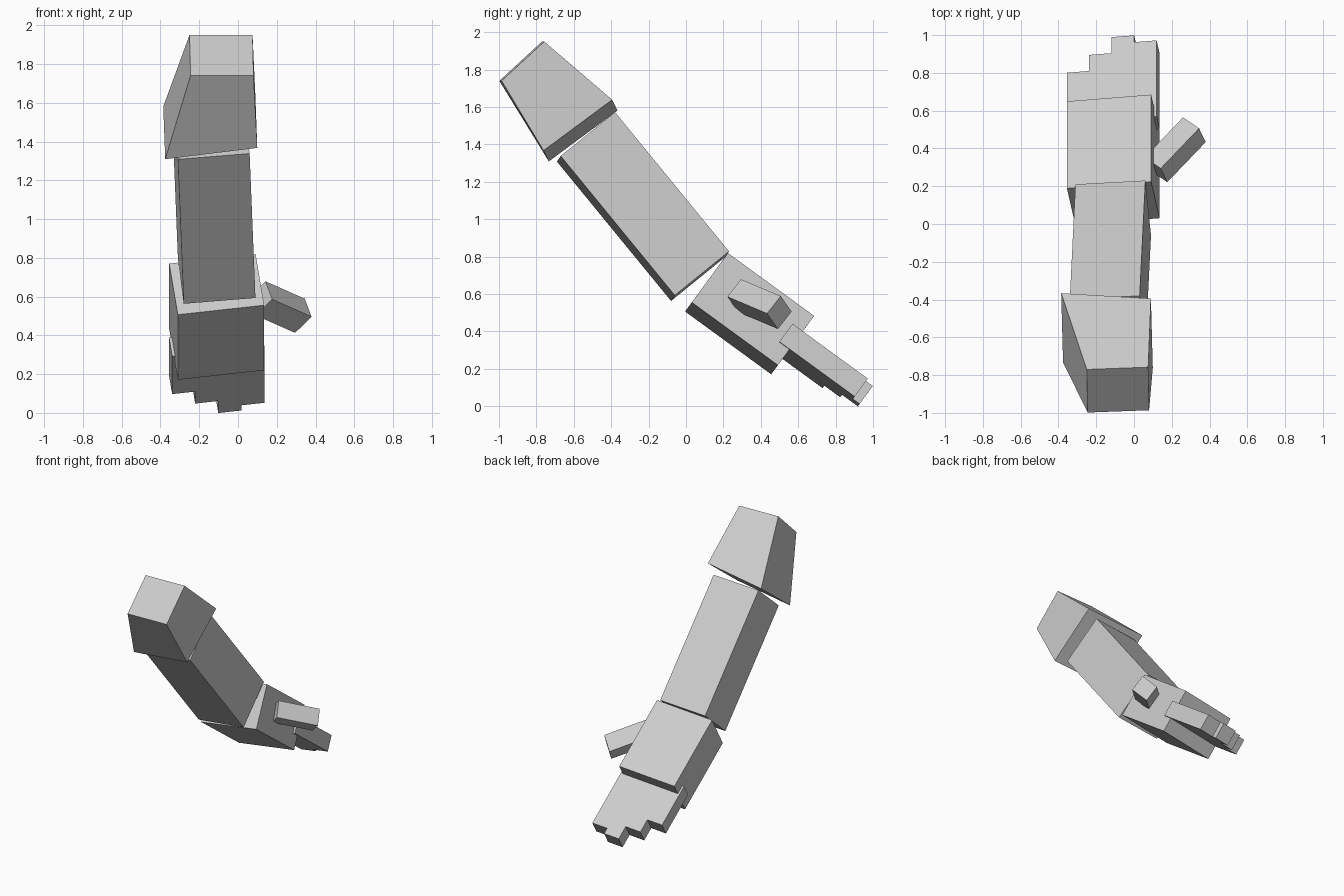
import bpy
import bmesh
from mathutils import Vector

old = bpy.data.objects.get("Cube")
if old:
    bpy.data.objects.remove(old, do_unlink=True)

# One plain grey for the whole arm
grey = bpy.data.materials.new("light_grey")
grey.use_nodes = True
colour = (0.6, 0.6, 0.6, 1.0)
grey.diffuse_color = colour
grey.node_tree.nodes["Principled BSDF"].inputs["Base Color"].default_value = colour


def block(name, start, end):
    """Six-sided block between two end rectangles, each (centre, width, depth)."""
    bm = bmesh.new()
    rings = []
    for centre, width, depth in (start, end):
        c, w, d = Vector(centre), Vector(width) / 2, Vector(depth) / 2
        rings.append([bm.verts.new(c + w * i + d * j)
                      for i, j in ((-1, -1), (1, -1), (1, 1), (-1, 1))])
    a, b = rings
    bm.faces.new(a)
    bm.faces.new(b)
    for i in range(4):
        k = (i + 1) % 4
        bm.faces.new((a[i], a[k], b[k], b[i]))
    bmesh.ops.recalc_face_normals(bm, faces=bm.faces)
    mesh = bpy.data.meshes.new(name)
    bm.to_mesh(mesh)
    bm.free()
    mesh.materials.append(grey)
    obj = bpy.data.objects.new(name, mesh)
    bpy.context.collection.objects.link(obj)
    return obj


def bar(name, centre, width, depth, length):
    """Straight block with equal ends."""
    c, half = Vector(centre), Vector(length) / 2
    return block(name, (c - half, width, depth), (c + half, width, depth))


# Upper arm, tapering towards the shoulder
block("upper_arm",
      ((-0.085, -0.878, 1.845), (0.325, 0.012, 0), (-0.005, 0.228, 0.21)),
      ((-0.143, -0.564, 1.474), (0.475, -0.028, 0.058), (-0.01, 0.367, 0.272)))

# Forearm
bar("forearm", (-0.125, -0.23, 1.068),
    (0.37, 0.02, 0.03), (-0.03, 0.29, 0.235), (-0.03, -0.61, 0.745))

# Hand frame: along the fingers, through the palm, across the knuckles
palm = Vector((-0.11, 0.34, 0.495))
along = Vector((0, 0.808, -0.589)).normalized()
through = Vector((-0.135, 0.588, 0.8)).normalized()
across = along.cross(through)
bar("palm", palm, across * 0.45, through * 0.33, along * 0.57)

# Fingers, all rooted inside the palm
root, thick = 0.217, 0.12
tips = {"little_finger": 0.55, "ring_finger": 0.655,
        "middle_finger": 0.76, "index_finger": 0.715}
for i, (name, tip) in enumerate(tips.items()):
    centre = palm + across * thick * (i - 1.5) + along * (root + tip) / 2
    bar(name, centre, across * thick, through * thick, along * (tip - root))

# Thumb, angled out from the side of the palm
bar("thumb", (0.218, 0.393, 0.546),
    (0.035, -0.073, -0.093), (-0.085, 0.058, -0.083), (0.203, 0.212, -0.09))
